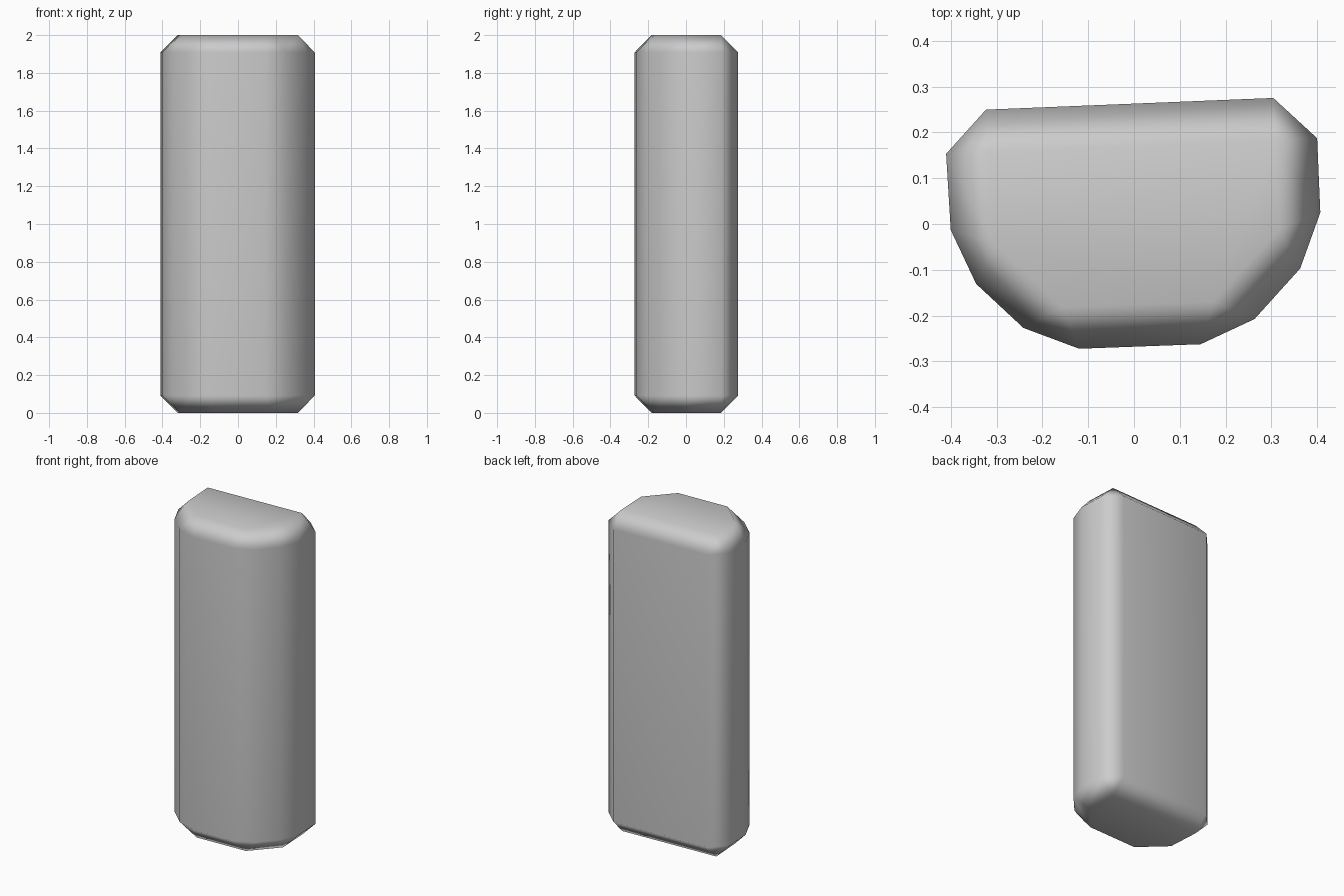
import bpy
import bmesh

if "Cube" in bpy.data.objects:
    bpy.data.objects.remove(bpy.data.objects["Cube"])

# Slightly skewed six-sided footprint, before its edges are chamfered
FOOTPRINT = [(-0.416, 0.246), (-0.396, -0.083), (-0.19, -0.275),
             (0.216, -0.26), (0.41, -0.045), (0.396, 0.279)]
HEIGHT = 2.0

# Solid slab extruded from the footprint
bm = bmesh.new()
base = bm.faces.new([bm.verts.new((x, y, 0)) for x, y in FOOTPRINT])
top = bmesh.ops.extrude_face_region(bm, geom=[base], use_keep_orig=True)
bmesh.ops.translate(bm, vec=(0, 0, HEIGHT),
                    verts=[g for g in top["geom"] if isinstance(g, bmesh.types.BMVert)])
bmesh.ops.recalc_face_normals(bm, faces=bm.faces)
for f in bm.faces:
    f.smooth = True
mesh = bpy.data.meshes.new("stone_slab")
bm.to_mesh(mesh)
bm.free()
slab = bpy.data.objects.new("stone_slab", mesh)
bpy.context.collection.objects.link(slab)

# Single-step chamfer on every edge, shaded softly
bevel = slab.modifiers.new("chamfer", 'BEVEL')
bevel.offset_type = 'WIDTH'
bevel.width = 0.13
bevel.segments = 1
bevel.limit_method = 'NONE'
normals = slab.modifiers.new("soft_shading", 'WEIGHTED_NORMAL')
normals.keep_sharp = True
